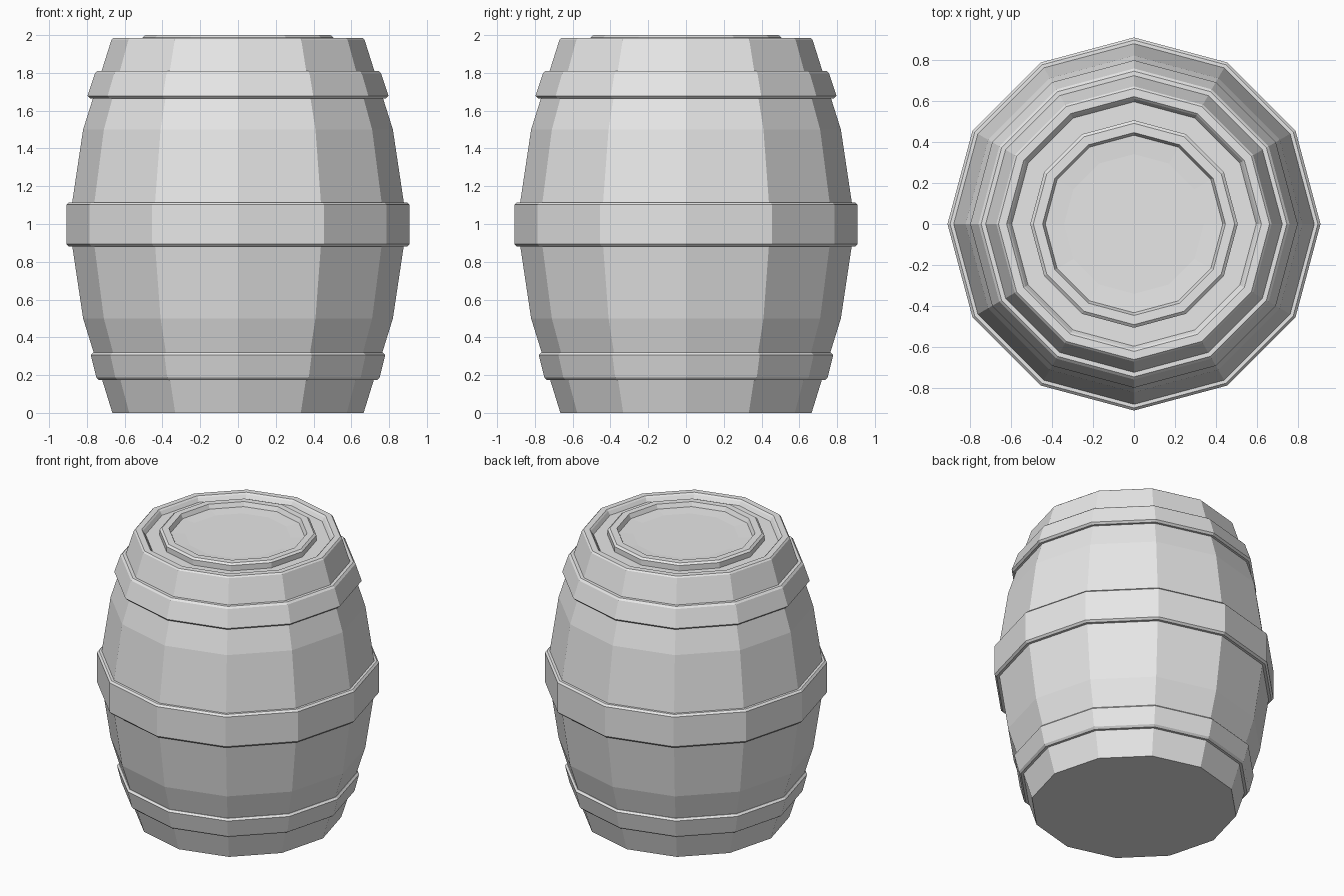
import bpy
import bmesh
from math import cos, sin, tau

SIDES = 12

cube = bpy.data.objects.get("Cube")
if cube:
    bpy.data.objects.remove(cube)

grey = bpy.data.materials.new("plain_grey")
grey.use_nodes = True
grey.diffuse_color = (0.8, 0.8, 0.8, 1)
grey.node_tree.nodes["Principled BSDF"].inputs["Base Color"].default_value = (0.8, 0.8, 0.8, 1)


def lathe(name, profile, closed=False):
    """Spin a (radius, height) profile round z; open profiles get end caps."""
    bm = bmesh.new()
    rings = [[bm.verts.new((r * cos(tau * i / SIDES), r * sin(tau * i / SIDES), z))
              for i in range(SIDES)] for r, z in profile]
    pairs = list(zip(rings, rings[1:]))
    if closed:
        pairs.append((rings[-1], rings[0]))
    else:
        bm.faces.new(rings[0])
        bm.faces.new(rings[-1])
    for low, high in pairs:
        for i in range(SIDES):
            j = (i + 1) % SIDES
            bm.faces.new((low[i], low[j], high[j], high[i]))
    bmesh.ops.recalc_face_normals(bm, faces=bm.faces)
    mesh = bpy.data.meshes.new(name)
    bm.to_mesh(mesh)
    bm.free()
    mesh.materials.append(grey)
    obj = bpy.data.objects.new(name, mesh)
    bpy.context.collection.objects.link(obj)
    return obj


def hoop(name, z0, r0, z1, r1, inner0, inner1, bevel=0.013):
    """Flat metal band with chamfered outer edges."""
    lathe(name, [(inner0, z0), (r0 - bevel, z0), (r0, z0 + bevel),
                 (r1, z1 - bevel), (r1 - bevel, z1), (inner1, z1)], closed=True)


# Staves, rim, recessed head, raised ring and shallow lid as one turned body
lathe("barrel_body", [
    (0.665, 0), (0.82, 0.5), (0.895, 1.0), (0.82, 1.5), (0.67, 1.975),
    (0.66, 1.985), (0.62, 1.985), (0.61, 1.975), (0.595, 1.95),
    (0.505, 1.95), (0.505, 1.988), (0.49, 2.0), (0.445, 2.0),
    (0.432, 1.97), (0.34, 1.965)])

# Three hoops
hoop("lower_hoop", 0.175, 0.75, 0.32, 0.78, 0.69, 0.74)
hoop("middle_hoop", 0.88, 0.908, 1.115, 0.908, 0.85, 0.85)
hoop("upper_hoop", 1.665, 0.797, 1.81, 0.757, 0.74, 0.69)
